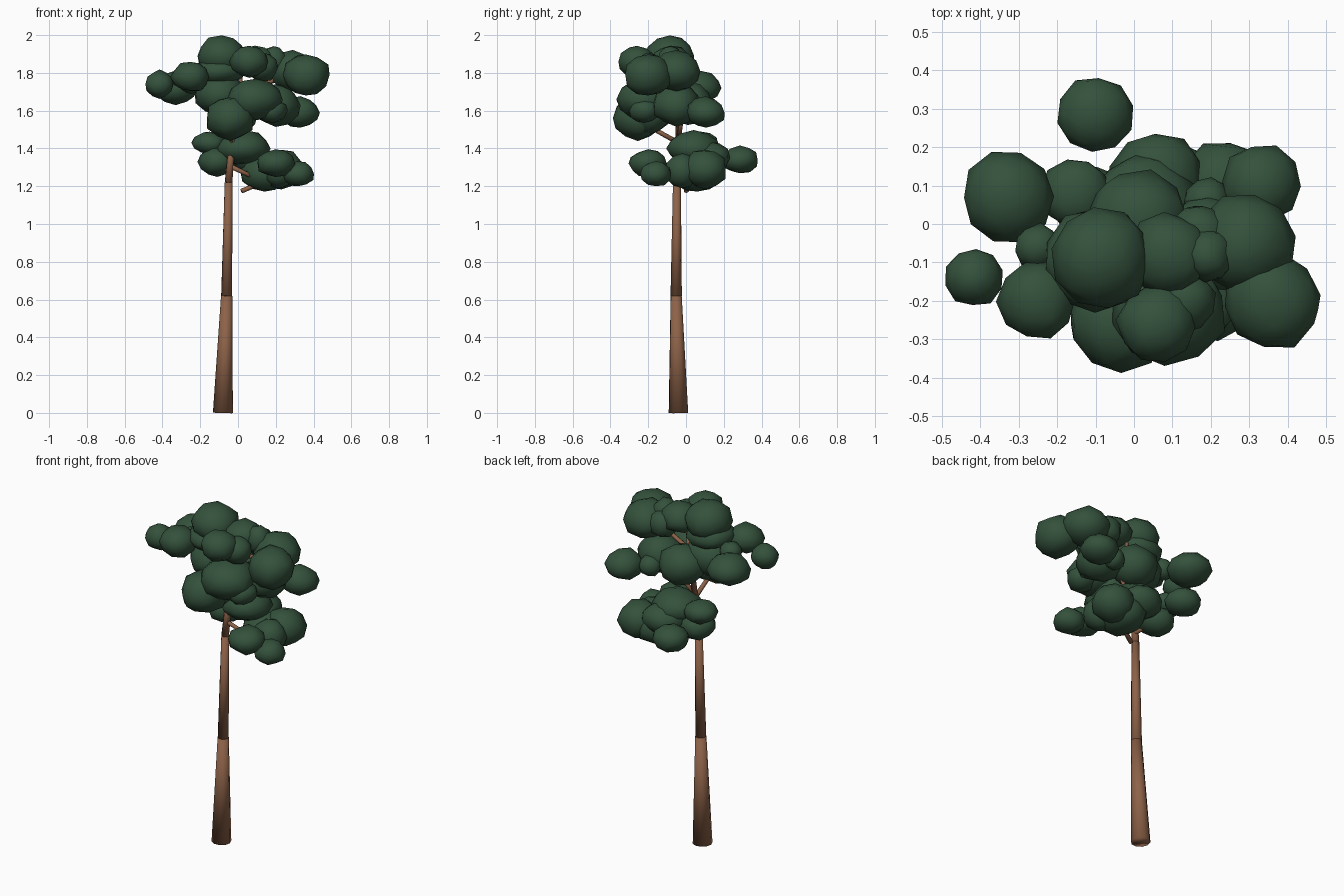
import bpy, bmesh, math, random
from mathutils import Vector, Matrix

random.seed(7)


def material(name, rgb):
    m = bpy.data.materials.new(name)
    m.diffuse_color = (*rgb, 1)
    return m


BARK = material("brown bark", (0.265, 0.122, 0.065))
LEAF = material("dark green foliage", (0.034, 0.083, 0.045))


def finish(bm, name, mat, angle):
    me = bpy.data.meshes.new(name)
    bm.to_mesh(me)
    bm.free()
    me.materials.append(mat)
    ob = bpy.data.objects.new(name, me)
    bpy.context.collection.objects.link(ob)
    bpy.ops.object.select_all(action='DESELECT')
    ob.select_set(True)
    bpy.context.view_layer.objects.active = ob
    bpy.ops.object.shade_smooth_by_angle(angle=math.radians(angle))
    return ob


def limb(name, a, b, r1, r2, sides=8):
    """Tapered limb from a to b, smoothed over its ends."""
    a, b = Vector(a), Vector(b)
    d = b - a
    bm = bmesh.new()
    rot = d.to_track_quat('Z', 'Y').to_matrix().to_4x4()
    bmesh.ops.create_cone(bm, cap_ends=True, segments=sides, radius1=r1, radius2=r2,
                          depth=d.length, matrix=Matrix.Translation((a + b) / 2) @ rot)
    return finish(bm, name, BARK, 180)


def clump(name, x, y, z, r, h):
    """Slightly irregular flattened leaf ball."""
    bm = bmesh.new()
    bmesh.ops.create_icosphere(bm, subdivisions=2, radius=1)
    spin = Matrix.Rotation(random.uniform(0, 6.28), 4, 'Z')
    for v in bm.verts:
        p = spin @ (v.co * random.uniform(0.96, 1.09))
        v.co = (x + p.x * r, y + p.y * r, z + p.z * h)
    return finish(bm, name, LEAF, 60)


# Trunk in tapering sections: x, y, z, radius
trunk = [(-0.08, -0.04, 0, 0.053), (-0.06, -0.052, 0.62, 0.03),
         (-0.05, -0.048, 1.22, 0.021), (-0.03, -0.04, 1.45, 0.016),
         (0.02, -0.04, 1.82, 0.01)]
for i, (p, q) in enumerate(zip(trunk, trunk[1:])):
    limb(f"trunk_section_{i + 1}", p[:3], q[:3], p[3], q[3], 10)

# Branches reaching into the foliage
branches = [((-0.05, -0.05, 1.31), (0.1, -0.02, 1.24)),
            ((0.02, 0.0, 1.175), (0.13, 0.05, 1.22)),
            ((-0.04, -0.04, 1.27), (-0.1, 0.06, 1.33)),
            ((-0.03, -0.04, 1.43), (-0.03, -0.22, 1.53)),
            ((-0.03, -0.04, 1.45), (0.08, -0.02, 1.57)),
            ((-0.01, -0.04, 1.64), (-0.15, 0.0, 1.69)),
            ((0.0, -0.04, 1.7), (0.25, -0.1, 1.78))]
for i, (p, q) in enumerate(branches):
    limb(f"branch_{i + 1}", p, q, 0.013, 0.011, 6)

# Foliage tiers: x, y, z, radius, half height
top_tier = [(-0.085, -0.085, 1.89, 0.13, 0.107), (-0.1, -0.09, 1.81, 0.13, 0.075),
            (-0.415, -0.14, 1.74, 0.073, 0.072), (-0.25, -0.2, 1.78, 0.10, 0.08),
            (-0.33, 0.07, 1.72, 0.115, 0.085), (0.36, -0.2, 1.79, 0.124, 0.112),
            (0.29, -0.05, 1.81, 0.125, 0.105), (0.09, -0.08, 1.86, 0.105, 0.083),
            (0.19, -0.08, 1.86, 0.07, 0.08), (0.06, -0.26, 1.86, 0.10, 0.085),
            (0.13, -0.2, 1.83, 0.08, 0.075), (-0.25, -0.06, 1.75, 0.06, 0.06),
            (0.17, -0.03, 1.82, 0.08, 0.075)]
middle_tier = [(0.09, -0.22, 1.66, 0.146, 0.11), (-0.04, -0.255, 1.56, 0.127, 0.112),
               (-0.1, -0.09, 1.69, 0.13, 0.105), (0.01, 0.01, 1.64, 0.13, 0.11),
               (0.2, -0.05, 1.63, 0.125, 0.11), (0.33, 0.105, 1.59, 0.10, 0.08),
               (0.18, -0.22, 1.6, 0.08, 0.065), (0.19, 0.06, 1.6, 0.06, 0.06),
               (0.0, -0.19, 1.58, 0.11, 0.10)]
lower_tier = [(-0.1, 0.285, 1.34, 0.098, 0.072), (-0.15, 0.08, 1.43, 0.09, 0.06),
              (-0.11, 0.05, 1.33, 0.10, 0.075), (0.03, 0.04, 1.40, 0.14, 0.09),
              (0.06, 0.115, 1.35, 0.12, 0.085), (0.2, -0.2, 1.32, 0.10, 0.072),
              (0.32, -0.16, 1.265, 0.083, 0.067), (0.14, 0.06, 1.27, 0.13, 0.10),
              (0.23, 0.1, 1.29, 0.115, 0.105), (0.22, -0.02, 1.28, 0.09, 0.09)]
for tier, items in (("top", top_tier), ("middle", middle_tier), ("lower", lower_tier)):
    for i, c in enumerate(items):
        clump(f"{tier}_foliage_{i + 1}", *c)
